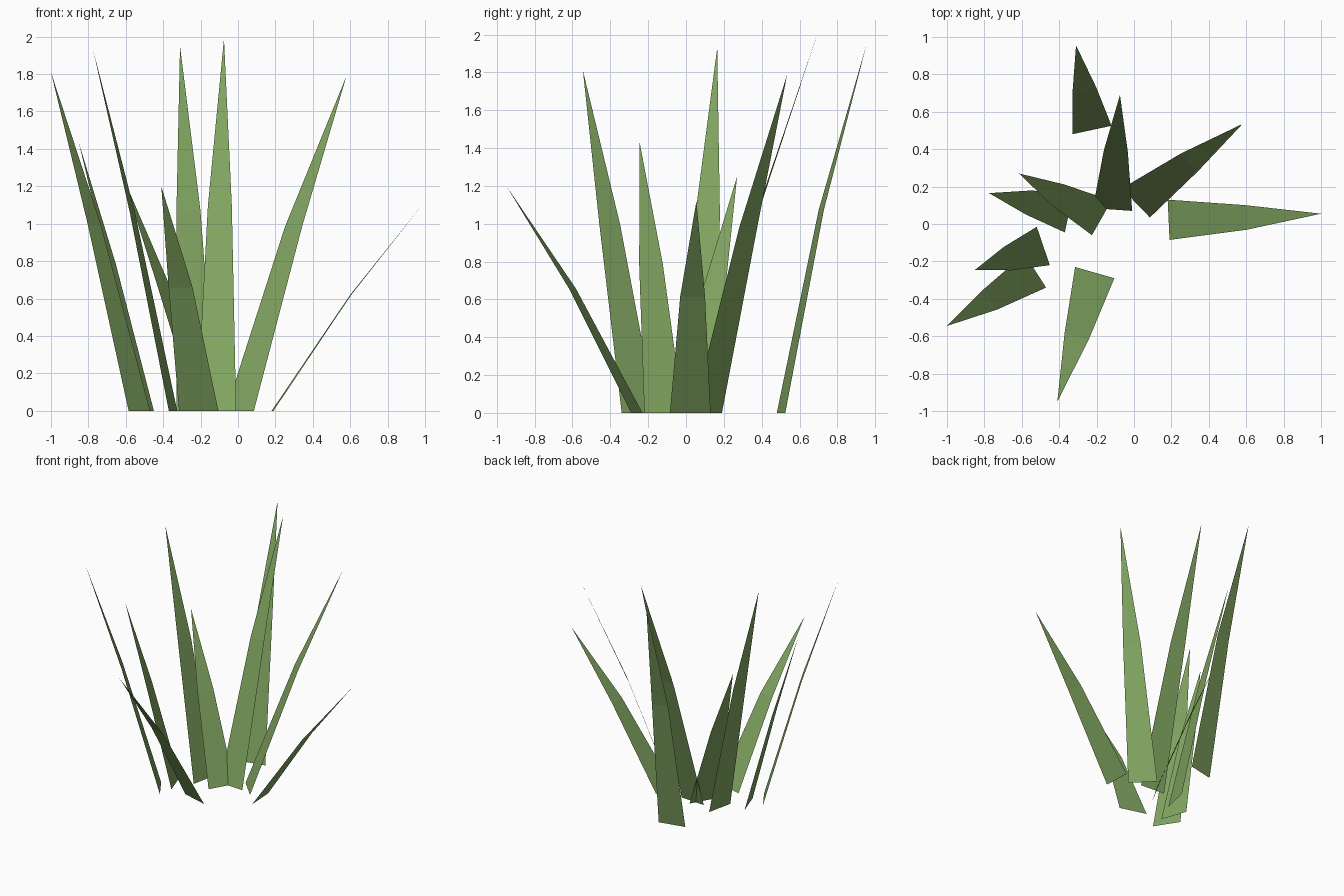
import bpy
from mathutils import Vector

if "Cube" in bpy.data.objects:
    bpy.data.objects.remove(bpy.data.objects["Cube"])

mat = bpy.data.materials.new("leaf_green")
mat.diffuse_color = (0.22, 0.38, 0.12, 1)
mat.use_nodes = True
mat.node_tree.nodes["Principled BSDF"].inputs["Base Color"].default_value = mat.diffuse_color

MID_WIDTH = 0.61   # blade width at the bend, relative to its base
MID_HEIGHT = 0.55  # bend height, relative to the tip

# Each blade: base corner a, base corner b, centre of bend, tip (plan x, y), height
blades = [
    ((-.33, .48), (-.12, .525), (-.265, .715), (-.31, .955), 1.95),
    ((-.22, .085), (-.01, .07), (-.097, .39), (-.075, .69), 1.99),
    ((-.225, -.06), (-.12, .125), (-.405, .155), (-.615, .27), 1.25),
    ((-.37, -.045), (-.325, .165), (-.565, .115), (-.775, .165), 1.93),
    ((.19, -.085), (.18, .13), (.60, .035), (1.0, .055), 1.12),
    ((.085, .035), (-.065, .19), (.297, .33), (.58, .535), 1.79),
    ((-.45, -.22), (-.52, -.015), (-.675, -.185), (-.85, -.245), 1.43),
    ((-.47, -.34), (-.585, -.16), (-.768, -.403), (-1.0, -.545), 1.81),
    ((-.105, -.29), (-.315, -.23), (-.307, -.602), (-.41, -.95), 1.20),
]


def grass_blade(i, a, b, mid, tip, height):
    """Flat tapering strip: quad below the bend, triangle above it."""
    a, b = Vector((*a, 0)), Vector((*b, 0))
    half = (b - a) * MID_WIDTH / 2
    m = Vector((*mid, height * MID_HEIGHT))
    verts = [a, b, m + half, m - half, Vector((*tip, height))]
    me = bpy.data.meshes.new(f"grass_blade_{i}")
    me.from_pydata(verts, [], [(0, 1, 2, 3), (3, 2, 4)])
    me.materials.append(mat)
    ob = bpy.data.objects.new(me.name, me)
    bpy.context.collection.objects.link(ob)


for i, blade in enumerate(blades, 1):
    grass_blade(i, *blade)
